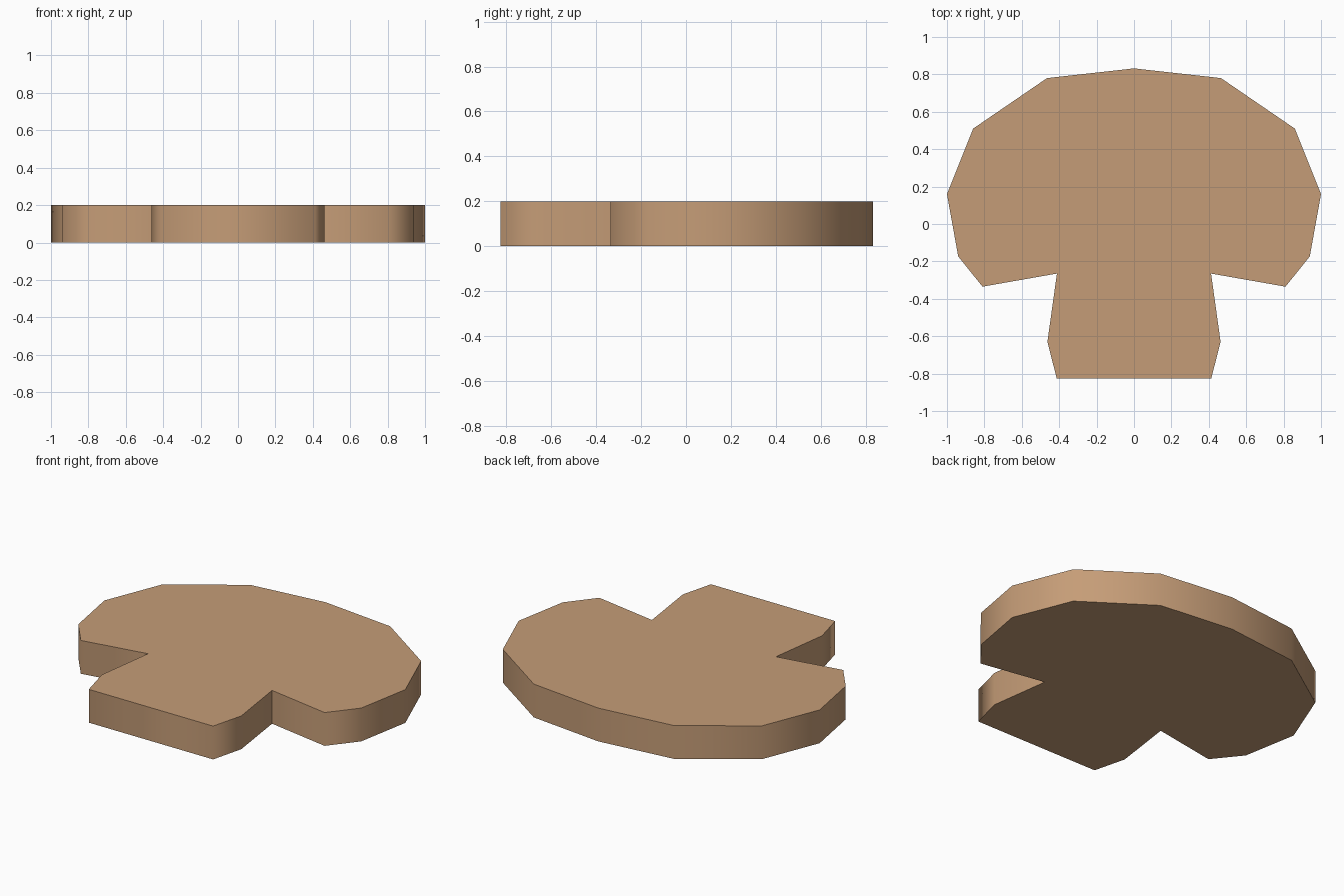
import bpy, bmesh, math

if "Cube" in bpy.data.objects:
    bpy.data.objects.remove(bpy.data.objects["Cube"])

# Right half of the mushroom outline, top centre down to the stem foot
half = [(0.465, 0.78), (0.86, 0.51), (1.0, 0.16), (0.94, -0.173), (0.81, -0.335),
        (0.412, -0.265), (0.463, -0.63), (0.413, -0.826)]
outline = [(0, 0.832)] + half + [(-x, y) for x, y in reversed(half)]
THICK = 0.2

# Flat mushroom-shaped plate, extruded upwards
bm = bmesh.new()
base = bm.faces.new([bm.verts.new((x, y, 0)) for x, y in outline])
ext = bmesh.ops.extrude_face_region(bm, geom=[base], use_keep_orig=True)
top = [g for g in ext["geom"] if isinstance(g, bmesh.types.BMVert)]
bmesh.ops.translate(bm, verts=top, vec=(0, 0, THICK))
bmesh.ops.recalc_face_normals(bm, faces=bm.faces)
mesh = bpy.data.meshes.new("mushroom_plate")
bm.to_mesh(mesh)
bm.free()

plate = bpy.data.objects.new("mushroom_plate", mesh)
bpy.context.collection.objects.link(plate)

# Plain tan wood
wood = bpy.data.materials.new("tan_wood")
wood.diffuse_color = (0.56, 0.335, 0.185, 1)
wood.use_nodes = True
wood.node_tree.nodes["Principled BSDF"].inputs["Base Color"].default_value = wood.diffuse_color
mesh.materials.append(wood)

# Rounded-looking rim, crisp top, bottom and inner corners
bpy.context.view_layer.objects.active = plate
plate.select_set(True)
bpy.ops.object.shade_smooth_by_angle(angle=math.radians(80))
